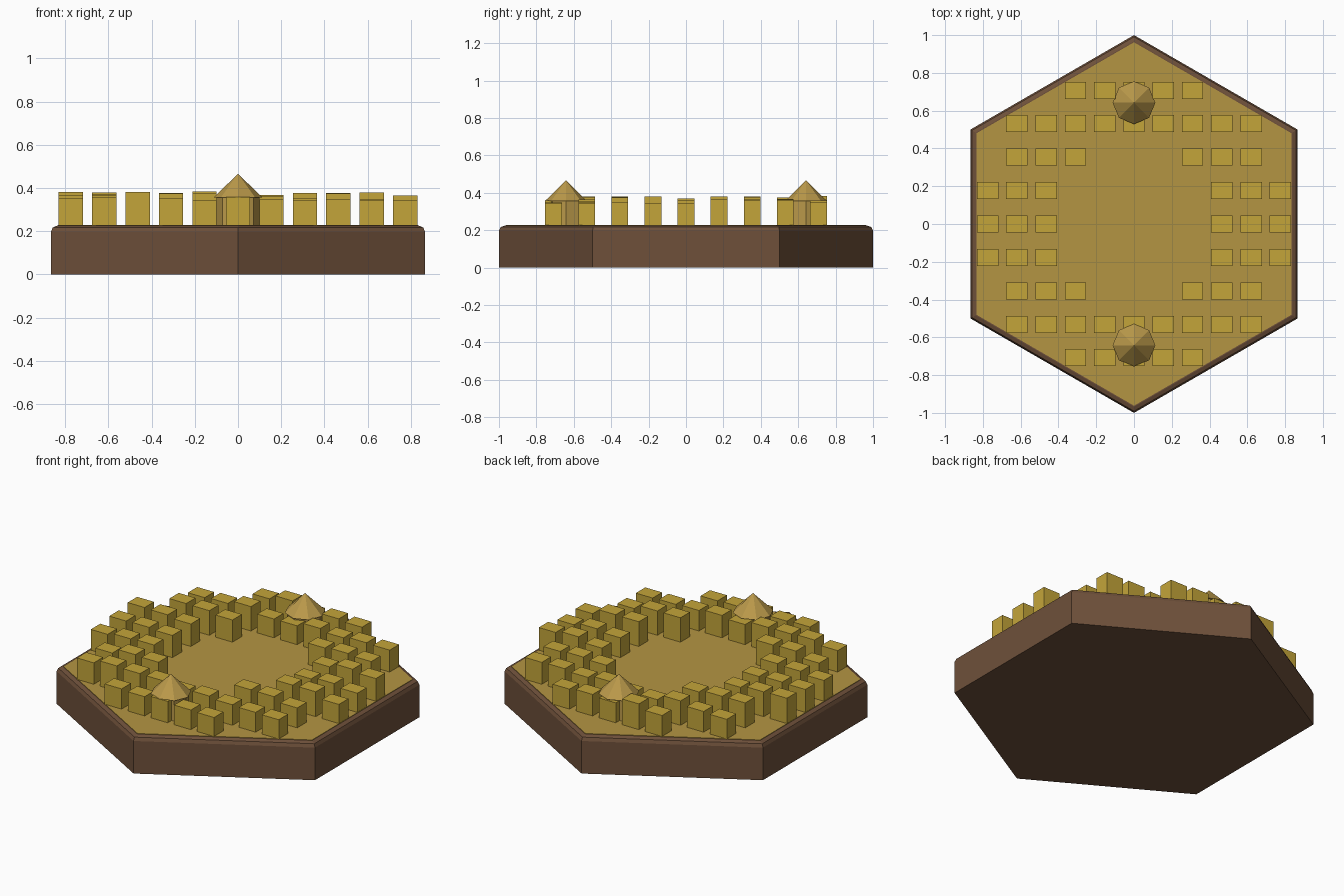
import bpy, bmesh, random
from mathutils import Matrix

if "Cube" in bpy.data.objects:
    bpy.data.objects.remove(bpy.data.objects["Cube"])

random.seed(4)


def srgb(r, g, b):
    lin = [(c / 255 / 12.92) if c < 11 else ((c / 255 + 0.055) / 1.055) ** 2.4 for c in (r, g, b)]
    return (*lin, 1.0)


def material(name, rgb):
    m = bpy.data.materials.new(name)
    m.diffuse_color = srgb(*rgb)
    m.use_nodes = True
    m.node_tree.nodes["Principled BSDF"].inputs["Base Color"].default_value = m.diffuse_color
    return m


BROWN = material("earth brown", (110, 80, 58))
FIELD = material("straw ground", (180, 149, 66))
WHEAT = material("wheat gold", (196, 165, 58))
STACK = material("hay tan", (186, 153, 74))


def finish(bm, name, mat):
    me = bpy.data.meshes.new(name)
    bm.to_mesh(me)
    bm.free()
    me.materials.append(mat)
    ob = bpy.data.objects.new(name, me)
    bpy.context.collection.objects.link(ob)
    return ob


def prism(name, mat, sides, r1, r2, z0, z1, y=0.0):
    bm = bmesh.new()
    bmesh.ops.create_cone(bm, cap_ends=True, segments=sides, radius1=r1, radius2=r2,
                          depth=z1 - z0, matrix=Matrix.Translation((0, y, (z0 + z1) / 2)))
    return finish(bm, name, mat)


# Hexagonal base with rounded upper rim
TOP = 0.225
bm = bmesh.new()
bmesh.ops.create_cone(bm, cap_ends=True, segments=6, radius1=1, radius2=1, depth=TOP,
                      matrix=Matrix.Translation((0, 0, TOP / 2)))
rim = [e for e in bm.edges if all(v.co.z > TOP - 0.01 for v in e.verts)]
bmesh.ops.bevel(bm, geom=rim, offset=0.028, segments=2, profile=0.5, affect='EDGES')
finish(bm, "hex_base", BROWN)

# Thin straw-coloured ground
prism("field_ground", FIELD, 6, 0.962, 0.962, TOP - 0.004, TOP + 0.003)

# Crop blocks in a ring of rows: row number -> columns on each side
DX, DY = 0.155, 0.177
COLUMNS = {0: (3, 4, 5), 1: (3, 4, 5), 2: (2, 3, 4), 3: (0, 1, 2, 3, 4), 4: (0, 1, 2)}
for row in range(-4, 5):
    for col in range(-5, 6):
        if abs(col) not in COLUMNS[abs(row)]:
            continue
        top = random.uniform(0.34, 0.384)
        bm = bmesh.new()
        bmesh.ops.create_cube(bm, size=1, matrix=Matrix.Translation((col * DX, row * DY, (0.22 + top) / 2))
                              @ Matrix.Diagonal((0.113, 0.09, top - 0.22, 1)))
        finish(bm, f"crop_block_{row + 4}_{col + 5}", WHEAT)

# Two eight-sided haystacks with pointed caps
for side, y in (("front", -0.642), ("back", 0.642)):
    prism(f"{side}_stack_body", STACK, 8, 0.1, 0.1, 0.22, 0.357, y)
    prism(f"{side}_stack_cap", STACK, 8, 0.113, 0, 0.355, 0.466, y)
